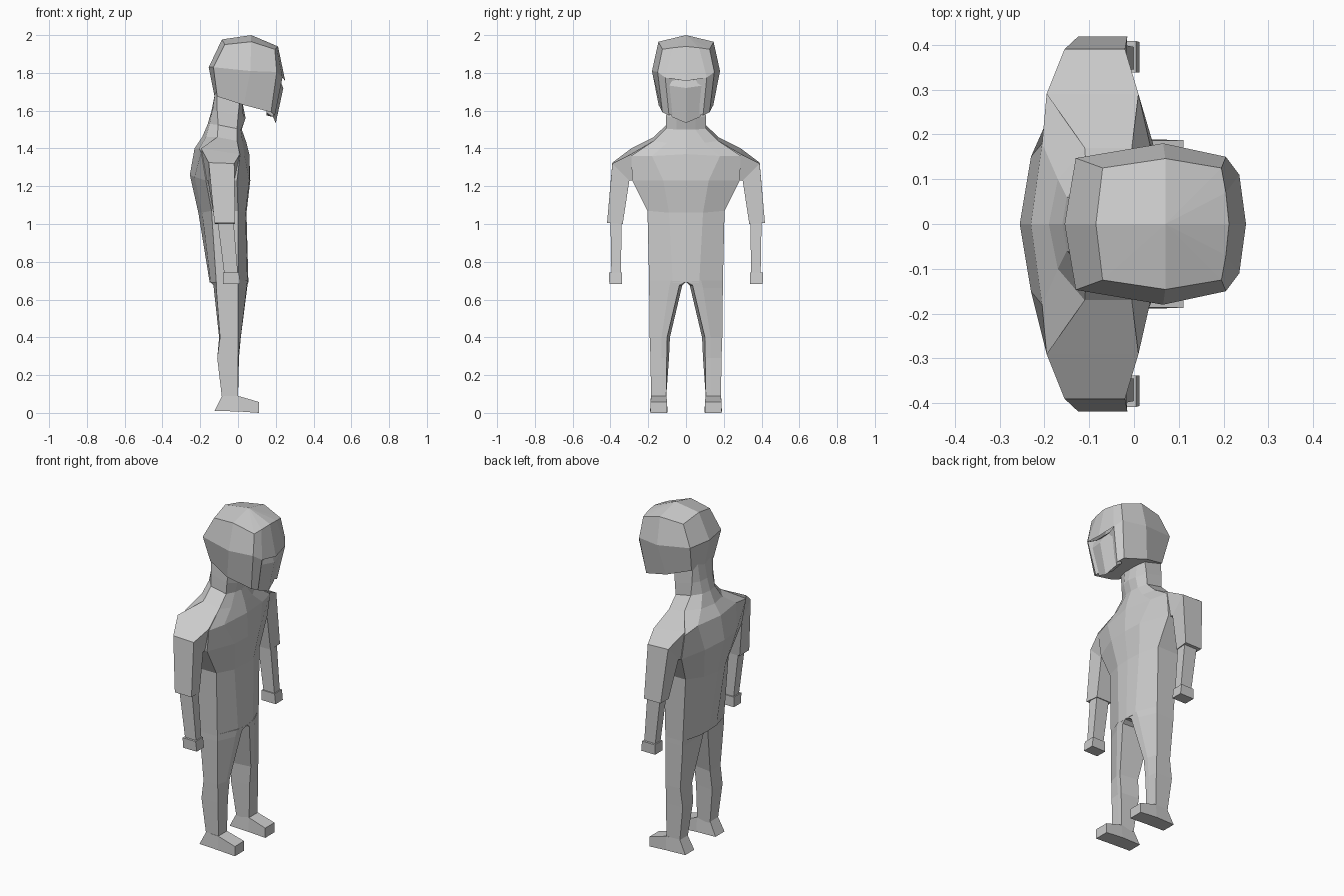
import bpy, bmesh

grey = bpy.data.materials.new("light_grey")
grey.diffuse_color = (0.6, 0.6, 0.6, 1)


def finish(name, bm):
    bmesh.ops.remove_doubles(bm, verts=bm.verts, dist=0.0005)
    bmesh.ops.recalc_face_normals(bm, faces=bm.faces)
    me = bpy.data.meshes.new(name)
    bm.to_mesh(me)
    bm.free()
    me.materials.append(grey)
    ob = bpy.data.objects.new(name, me)
    bpy.context.collection.objects.link(ob)
    return ob


def loft(name, rings, caps=(True, True)):
    """Skin a stack of closed rings."""
    bm = bmesh.new()
    rows = [[bm.verts.new(p) for p in r] for r in rings]
    n = len(rows[0])
    for a, b in zip(rows, rows[1:]):
        for i in range(n):
            j = (i + 1) % n
            bm.faces.new((a[i], a[j], b[j], b[i]))
    if caps[0]:
        bm.faces.new(rows[0])
    if caps[1]:
        bm.faces.new(rows[-1])
    return finish(name, bm)


def full(half):
    """Complete a half ring (centre to centre) across the y = 0 plane."""
    return half + [(x, -y, z) for x, y, z in reversed(half[1:-1])]


def pair(name, rings):
    """Left and right copies of a limb part."""
    loft(name + "_left", rings)
    loft(name + "_right", [[(x, -y, z) for x, y, z in r] for r in rings])


# torso and neck: front centre, front mid, front side, back side, back mid, back centre
loft("torso_and_neck", [full(r) for r in (
    [(.055, 0, .69), (.05, .07, .69), (0, .195, .69), (-.115, .195, .69), (-.145, .08, .69), (-.15, 0, .69)],
    [(.045, 0, 1.06), (.04, .09, 1.06), (.0, .204, 1.07), (-.14, .204, 1.07), (-.19, .1, 1.06), (-.21, 0, 1.06)],
    [(.065, 0, 1.23), (.06, .12, 1.23), (-.005, .285, 1.23), (-.17, .285, 1.23), (-.23, .15, 1.25), (-.255, 0, 1.26)],
    [(.06, 0, 1.37), (.035, .18, 1.36), (.01, .29, 1.36), (-.195, .29, 1.38), (-.205, .18, 1.4), (-.23, 0, 1.40)],
    [(.045, 0, 1.43), (.025, .1, 1.43), (-.005, .17, 1.44), (-.11, .17, 1.46), (-.17, .1, 1.46), (-.19, 0, 1.46)],
    [(.02, 0, 1.5), (.015, .05, 1.5), (-.005, .105, 1.505), (-.105, .105, 1.525), (-.15, .06, 1.53), (-.16, 0, 1.53)],
    [(.04, 0, 1.56), (.03, .05, 1.56), (.0, .105, 1.57), (-.11, .1, 1.6), (-.135, .06, 1.6), (-.14, 0, 1.6)],
    [(.02, 0, 1.66), (.02, .05, 1.66), (.01, .1, 1.66), (-.11, .095, 1.7), (-.12, .06, 1.7), (-.12, 0, 1.7)],
)])

# shoulder and sleeve
pair("upper_arm", [
    [(-.01, .17, 1.25), (-.005, .17, 1.44), (-.11, .17, 1.46), (-.17, .17, 1.25)],
    [(-.02, .285, 1.23), (.01, .29, 1.37), (-.195, .29, 1.40), (-.165, .285, 1.23)],
    [(-.02, .3, 1.23), (-.02, .39, 1.32), (-.155, .39, 1.325), (-.16, .3, 1.23)],
    [(-.02, .335, 1.0), (-.015, .418, 1.005), (-.125, .418, 1.005), (-.12, .335, 1.0)],
])


def slab(x0, x1, y0, y1, z):
    return [(x1, y0, z), (x1, y1, z), (x0, y1, z), (x0, y0, z)]


pair("forearm", [slab(-.11, -.025, .34, .4, 1.03), slab(-.072, -.0, .345, .395, .73)])
pair("hand", [slab(-.08, .005, .338, .408, .742), slab(-.08, .012, .338, .406, .682)])

# legs: front inner, front outer, side front, side back, back inner
pair("leg", [
    [(.055, .0, .695), (.05, .08, .70), (0, .195, .70), (-.115, .195, .70), (-.15, .0, .695)],
    [(.05, .035, .675), (.045, .09, .66), (0, .195, .66), (-.115, .195, .66), (-.13, .02, .675)],
    [(.015, .1, .4), (.014, .13, .4), (.0, .192, .4), (-.095, .19, .4), (-.1, .085, .4)],
    [(.005, .102, .29), (.005, .13, .29), (-.0, .188, .29), (-.11, .188, .29), (-.11, .09, .29)],
    [(.0, .105, .08), (.0, .13, .08), (-.0, .185, .08), (-.085, .18, .08), (-.085, .105, .08)],
])
pair("foot", [
    [(-.125, .1, .01), (-.125, .185, .01), (-.085, .18, .09), (-.085, .107, .09)],
    [(0, .097, .008), (0, .19, .008), (0, .186, .09), (0, .104, .09)],
    [(.11, .1, 0), (.11, .187, 0), (.11, .187, .058), (.11, .1, .058)],
])

# helmet: front centre, brow corner, front side, side, back side, back centre
loft("helmet", [full(r) for r in (
    [(.07, 0, 2.0)] * 6,
    [(.212, 0, 1.94), (.205, .07, 1.933), (.195, .125, 1.925), (.07, .146, 1.965), (-.07, .125, 1.95), (-.085, 0, 1.977)],
    [(.25, 0, 1.757), (.235, .11, 1.775), (.205, .15, 1.805), (.065, .18, 1.81), (-.13, .147, 1.83), (-.155, 0, 1.83)],
)], (False, False)).name = "helmet_crown"
loft("helmet_lower", [full(r) for r in (
    [(.205, 0, 1.757), (.235, .11, 1.775), (.205, .15, 1.805), (.065, .18, 1.81), (-.13, .147, 1.83), (-.155, 0, 1.83)],
    [(.165, 0, 1.6), (.195, .09, 1.575), (.175, .125, 1.592), (.03, .145, 1.63), (-.11, .105, 1.675), (-.125, 0, 1.68)],
)], (True, True))

# face mask with a central ridge and a pointed chin
loft("face_mask", [full(r) for r in (
    [(.222, 0, 1.758), (.215, .105, 1.772), (.17, .105, 1.772), (.17, 0, 1.758)],
    [(.24, 0, 1.72), (.215, .105, 1.735), (.17, .105, 1.735), (.17, 0, 1.72)],
    [(.2, 0, 1.535), (.185, .075, 1.567), (.15, .075, 1.59), (.15, 0, 1.575)],
)])
